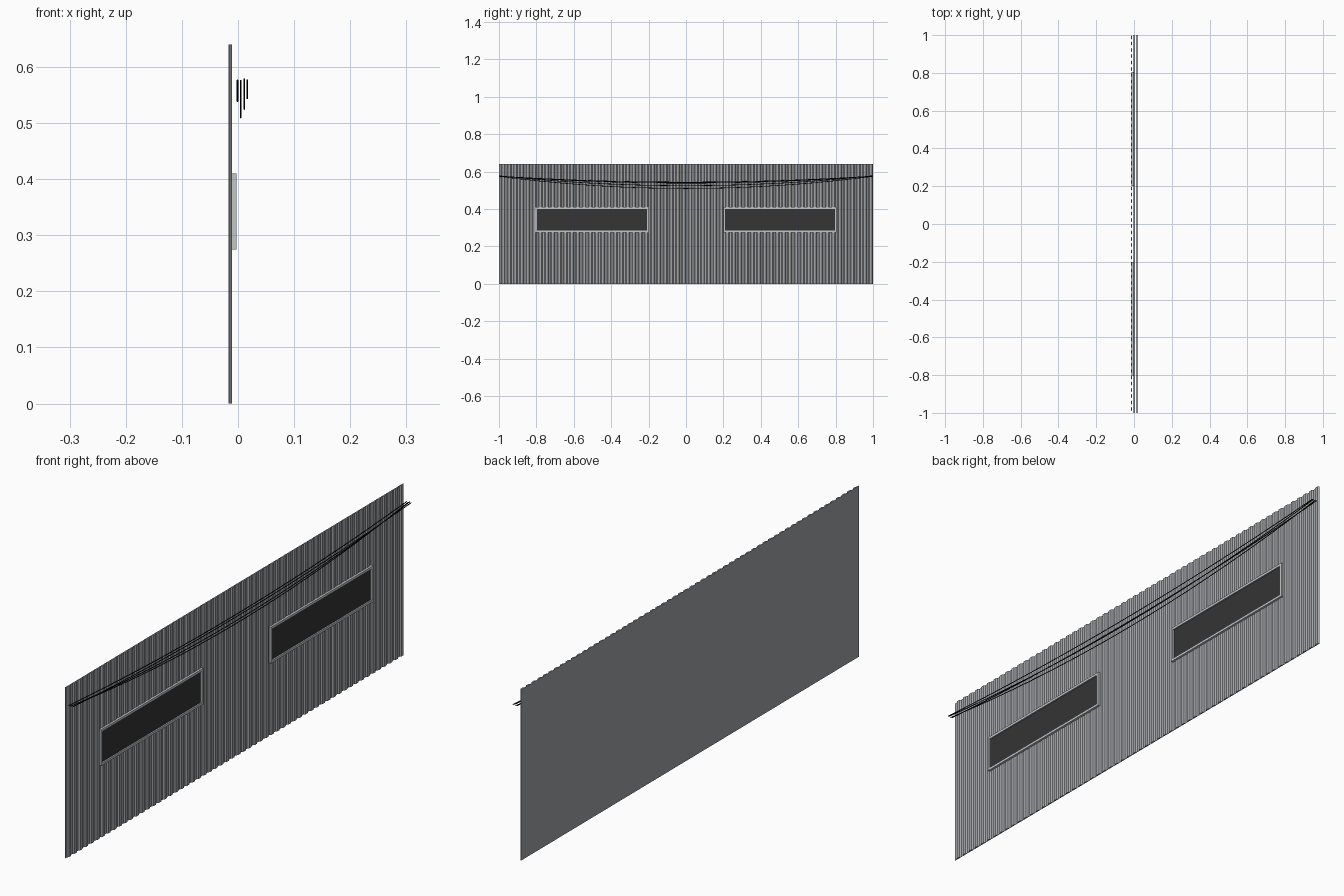
import bpy, bmesh, math

if "Cube" in bpy.data.objects:
    bpy.data.objects.remove(bpy.data.objects["Cube"])


def material(name, rgb):
    m = bpy.data.materials.new(name)
    m.diffuse_color = (*rgb, 1)
    m.use_nodes = True
    m.node_tree.nodes["Principled BSDF"].inputs["Base Color"].default_value = m.diffuse_color
    return m


WALL = material("sheet metal grey", (0.36, 0.37, 0.39))
FRAME = material("pale frame grey", (0.55, 0.57, 0.58))
GLASS = material("dark glass", (0.035, 0.035, 0.035))
CABLE = material("black cable", (0.006, 0.006, 0.006))


def make_object(name, bm, mat):
    bmesh.ops.recalc_face_normals(bm, faces=bm.faces)
    mesh = bpy.data.meshes.new(name)
    bm.to_mesh(mesh)
    bm.free()
    mesh.materials.append(mat)
    ob = bpy.data.objects.new(name, mesh)
    bpy.context.collection.objects.link(ob)
    return ob


def add_box(bm, x0, x1, y0, y1, z0, z1):
    vs = bmesh.ops.create_cube(bm, size=1)["verts"]
    for v in vs:
        v.co.x = x0 if v.co.x < 0 else x1
        v.co.y = y0 if v.co.y < 0 else y1
        v.co.z = z0 if v.co.z < 0 else z1


# corrugated wall: flat back, trapezoid ribs on the +x side
RIBS, HEIGHT = 60, 0.64
BACK, VALLEY, CREST = -0.0165, -0.0155, -0.0105
pitch = 2 / RIBS
profile = [(BACK, 1.0), (BACK, -1.0)]
for i in range(RIBS):
    y = -1 + i * pitch
    for t, x in ((0.0, VALLEY), (0.3, VALLEY), (0.45, CREST), (0.85, CREST)):
        profile.append((x, y + t * pitch))
profile.append((VALLEY, 1.0))
bm = bmesh.new()
face = bm.faces.new([bm.verts.new((x, y, 0)) for x, y in profile])
out = bmesh.ops.extrude_face_region(bm, geom=[face])["geom"]
for v in out:
    if isinstance(v, bmesh.types.BMVert):
        v.co.z = HEIGHT
make_object("corrugated_wall", bm, WALL)

# two long windows: frame bars around a dark pane
Z0, Z1, BAR = 0.275, 0.41, 0.009
for side, (y0, y1) in (("left", (-0.805, -0.2)), ("right", (0.2, 0.805))):
    bm = bmesh.new()
    for z in (Z0, Z1 - BAR):
        add_box(bm, -0.012, -0.003, y0, y1, z, z + BAR)
    for y in (y0, y1 - BAR):
        add_box(bm, -0.012, -0.003, y, y + BAR, Z0 + BAR, Z1 - BAR)
    make_object(side + "_window_frame", bm, FRAME)
    bm = bmesh.new()
    add_box(bm, -0.012, -0.008, y0 + BAR, y1 - BAR, Z0 + BAR, Z1 - BAR)
    make_object(side + "_window_pane", bm, GLASS)

# four sagging cables: (x, end height, lowest height)
R, STEPS, SIDES = 0.0016, 24, 8
for n, (x, top, low) in enumerate(((-0.001, 0.576, 0.539), (0.005, 0.575, 0.510),
                                   (0.011, 0.578, 0.525), (0.0165, 0.576, 0.544))):
    bm = bmesh.new()
    rings = []
    for i in range(STEPS + 1):
        y = -1 + 2 * i / STEPS
        z = low + (top - low) * y * y
        rings.append([bm.verts.new((x + R * math.cos(a), y, z + R * math.sin(a)))
                      for a in (math.tau * k / SIDES for k in range(SIDES))])
    for a, b in zip(rings, rings[1:]):
        for k in range(SIDES):
            f = bm.faces.new((a[k], a[(k + 1) % SIDES], b[(k + 1) % SIDES], b[k]))
            f.smooth = True
    bm.faces.new(rings[0])
    bm.faces.new(rings[-1])
    make_object(f"cable_{n + 1}", bm, CABLE)
